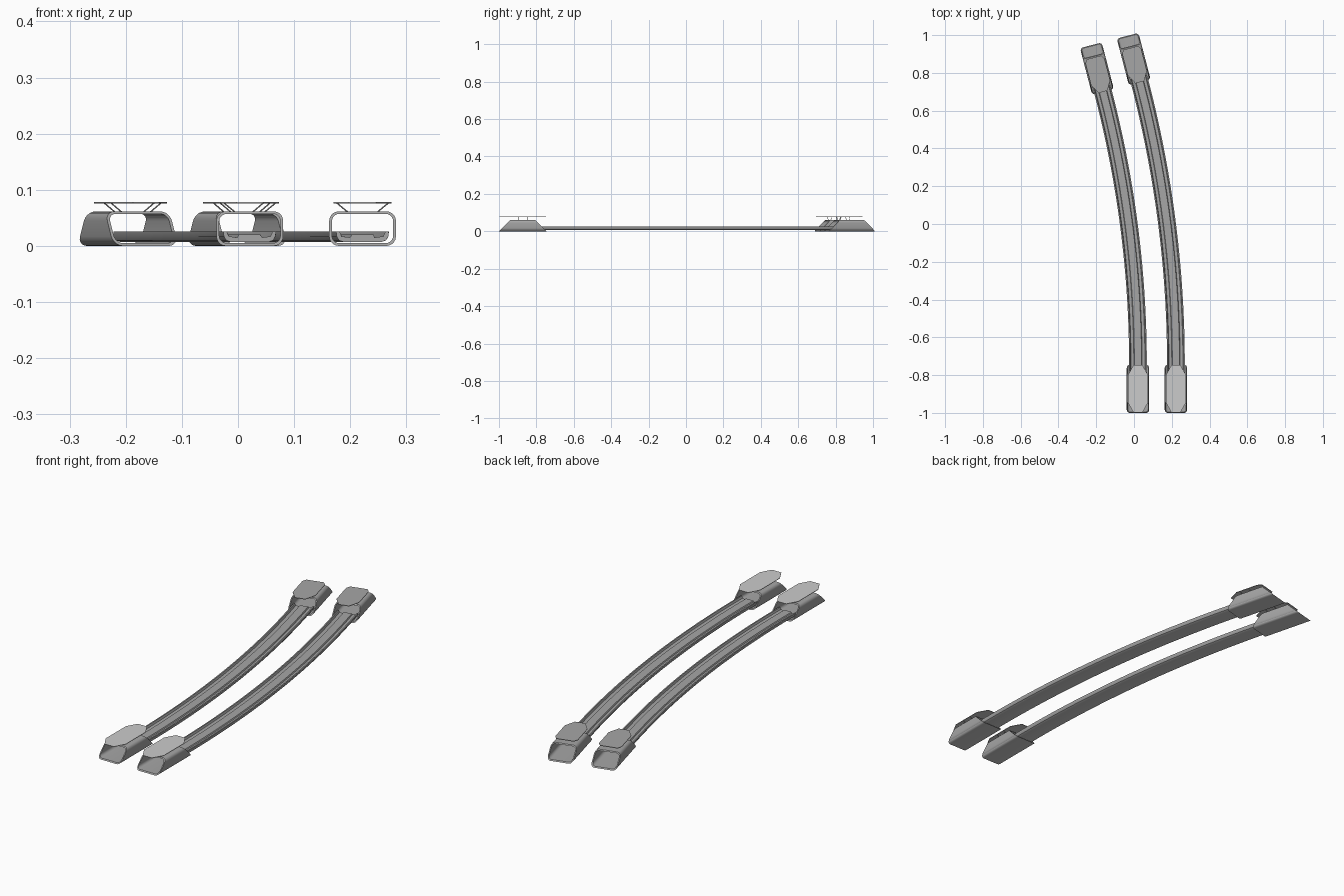
import bpy, bmesh, math
from mathutils import Matrix, Vector

if "Cube" in bpy.data.objects:
    bpy.data.objects.remove(bpy.data.objects["Cube"])

TH = math.radians(14.6)      # angle swept by the curved guideways
Y0 = -0.745                  # where the straight front stations end
CX = 0.021 - 5.73            # arc centre
L = 0.255                    # station length


def grey(name, v):
    m = bpy.data.materials.new(name)
    m.diffuse_color = (v, v, v, 1)
    m.use_nodes = True
    m.node_tree.nodes["Principled BSDF"].inputs["Base Color"].default_value = m.diffuse_color
    return m


DARK = grey("dark_metal", 0.38)
LIGHT = grey("light_underside", 1.0)


def finish(name, bm, mat=None, smooth=True, dark=True):
    if mat is not None:
        bm.transform(mat)
    bmesh.ops.recalc_face_normals(bm, faces=bm.faces)
    for f in bm.faces:
        f.material_index = 1 if dark and f.normal.z < -0.5 else 0
    me = bpy.data.meshes.new(name)
    if dark:
        me.materials.append(DARK)
        me.materials.append(LIGHT)
    bm.to_mesh(me)
    bm.free()
    ob = bpy.data.objects.new(name, me)
    bpy.context.collection.objects.link(ob)
    if smooth:
        bpy.ops.object.select_all(action='DESELECT')
        ob.select_set(True)
        bpy.context.view_layer.objects.active = ob
        bpy.ops.object.shade_smooth_by_angle(angle=math.radians(30))
    return ob


def rounded_rect(hw, z0, z1, r, n=5):
    pts = []
    for i, (cx, cz) in enumerate([(hw - r, z1 - r), (r - hw, z1 - r),
                                  (r - hw, z0 + r), (hw - r, z0 + r)]):
        for k in range(n + 1):
            a = math.pi / 2 * (i + k / n)
            pts.append((cx + r * math.cos(a), cz + r * math.sin(a)))
    return pts


def loft(bm, rings, closed_path=False):
    n = len(rings[0])
    vs = [[bm.verts.new(p) for p in ring] for ring in rings]
    for i in range(len(vs) if closed_path else len(vs) - 1):
        a, b = vs[i], vs[(i + 1) % len(vs)]
        for k in range(n):
            bm.faces.new((a[k], a[(k + 1) % n], b[(k + 1) % n], b[k]))
    if not closed_path:
        bm.faces.new(vs[0])
        bm.faces.new(vs[-1])


# Station tube, hollow, with both mouths slanting back towards the roof
def station_shell(name, mat):
    outer = rounded_rect(0.0595, 0.0, 0.0615, 0.017)
    inner = rounded_rect(0.0545, 0.005, 0.0570, 0.013)

    def mouth(prof, s):
        return [(x, s * (L / 2 - z), z) for x, z in prof]
    bm = bmesh.new()
    loft(bm, [mouth(outer, -1), mouth(outer, 1), mouth(inner, 1), mouth(inner, -1)], True)
    finish(name, bm, mat)


# Flat canopy with chamfered ends (outer end may be blunter)
def canopy(name, mat, length, yc, tip_w, tip_c, dark):
    h, w = length / 2, 0.052
    half = [(tip_w, h), (w, h - tip_c), (w, 0.05 - h), (0.024, -h)]
    plan = half + [(-x, y) for x, y in reversed(half)]
    bm = bmesh.new()
    loft(bm, [[(x, y + yc, z) for x, y in plan] for z in (0.0755, 0.0778)])
    finish(name, bm, mat, False, dark)


# Splayed struts holding the canopy
def struts(name, mat, yc):
    bm = bmesh.new()
    for sx in (-1, 1):
        for dy in (-0.024, 0.024):
            a = Vector((sx * 0.026, yc + dy, 0.060))
            b = Vector((sx * 0.046, yc + dy, 0.0765))
            m = Matrix.Translation((a + b) / 2) @ (b - a).to_track_quat('Z', 'Y').to_matrix().to_4x4()
            bmesh.ops.create_cone(bm, cap_ends=True, segments=6, radius1=0.0012,
                                  radius2=0.0012, depth=(b - a).length, matrix=m)
    finish(name, bm, mat)


# Trough-shaped guideway swept along its arc
def guideway(name, R):
    half = [(0.034, 0.007), (0.042, 0.010), (0.046, 0.017), (0.047, 0.026), (0.041, 0.026),
            (0.037, 0.017), (0.022, 0.015), (0.019, 0.020), (0.008, 0.020)]
    prof = half + [(-x, z) for x, z in reversed(half)]
    rings, over, n = [], 0.05 / R, 40
    for i in range(n + 1):
        a = -over + (TH + 2 * over) * i / n
        rings.append([(CX + (R + x) * math.cos(a), Y0 + (R + x) * math.sin(a), z)
                      for x, z in prof])
    bm = bmesh.new()
    loft(bm, rings)
    finish(name, bm)


for side, R in (("left", 5.73), ("right", 5.931)):
    guideway(side + "_guideway", R)
    for end, a, flip in (("front", 0.0, math.pi), ("back", TH, 0.0)):
        base = Vector((CX + R * math.cos(a), Y0 + R * math.sin(a), 0))
        along = Vector((-math.sin(a), math.cos(a), 0)) * (-L / 2 if flip else L / 2)
        mat = Matrix.Translation(base + along) @ Matrix.Rotation(a + flip, 4, 'Z')
        tag = side + "_" + end
        station_shell(tag + "_station_shell", mat)
        # front canopies cover the whole station, back ones only its inner part
        if flip:
            yc = 0.0
            canopy(tag + "_canopy", mat, 0.25, yc, 0.024, 0.05, False)
        else:
            yc = -0.033
            canopy(tag + "_canopy", mat, 0.188, yc, 0.040, 0.02, True)
        struts(tag + "_canopy_struts", mat, yc)
